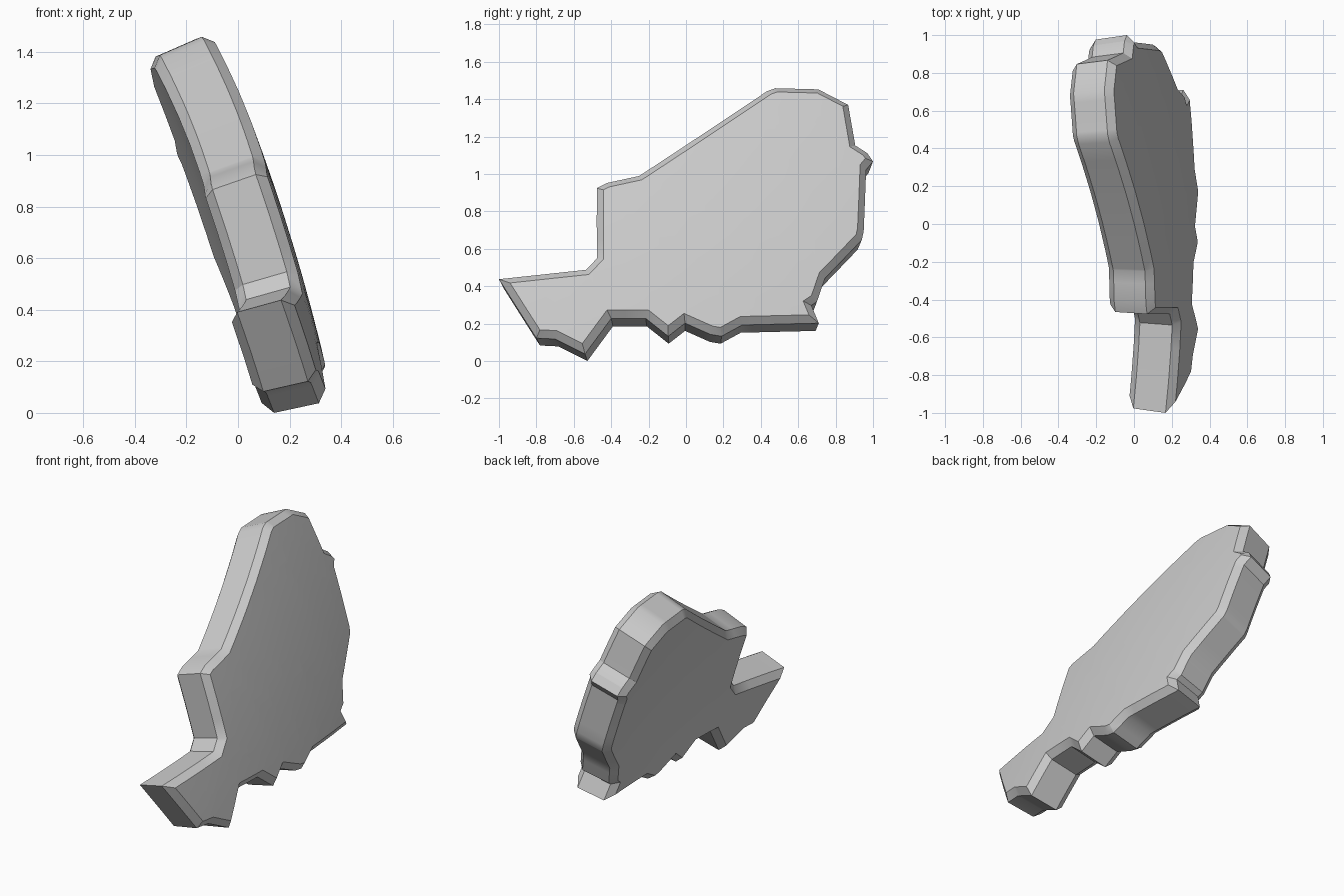
import bpy, bmesh, math
from mathutils import Vector

if "Cube" in bpy.data.objects:
    bpy.data.objects.remove(bpy.data.objects["Cube"])

# Outline of the slab in the side view (y, z), at the outer rim of the side wall
OUTLINE = [(-1.0, .445), (-.80, .13), (-.70, .125), (-.54, .045), (-.40, .235),
           (-.215, .235), (-.095, .14), (-.005, .21), (.13, .15), (.19, .14),
           (.30, .2), (.71, .21), (.67, .305), (.70, .325), (.743, .45),
           (.94, .655), (.95, .70), (.963, 1.03), (1.0, 1.075), (.968, 1.12),
           (.905, 1.16), (.867, 1.377), (.707, 1.46), (.477, 1.466), (.433, 1.45),
           (-.25, .997), (-.42, .96), (-.477, .932), (-.477, .555), (-.535, .495)]
R, XC, ZC = 7.5, -6.99, -1.53      # sphere that the slab is bent around
WALL, CHAMFER = .178, .038
K = math.cos(math.radians(17.5))


def unroll(y, z, h):
    """Side-view point -> flat (longitude, latitude, height) sheet."""
    lat = math.asin((z - ZC) / R)
    return Vector((math.asin(y / (R * math.cos(lat))) * R * K, lat * R, h))


def wrap(p):
    """Flat sheet -> sphere."""
    lon, lat, r = p.x / (R * K), p.y / R, R + p.z
    return Vector((r * math.cos(lat) * math.cos(lon) + XC,
                   r * math.cos(lat) * math.sin(lon),
                   r * math.sin(lat) + ZC))


bm = bmesh.new()
# Flat slab: outer face, inner face and side walls
rims = [[bm.verts.new(unroll(y, z, h)) for y, z in OUTLINE] for h in (0, -WALL)]
outer, inner = rims
caps = [bm.faces.new(outer), bm.faces.new(inner[::-1])]
n = len(OUTLINE)
for i in range(n):
    j = (i + 1) % n
    bm.faces.new((outer[j], outer[i], inner[i], inner[j]))
bm.normal_update()

# Chamfer both faces
bmesh.ops.inset_individual(bm, faces=caps, thickness=CHAMFER, depth=CHAMFER,
                           use_even_offset=True)

# Grid cuts so the slab can bend
bmesh.ops.triangulate(bm, faces=[f for f in bm.faces if len(f.verts) > 4])
lo = [min(v.co[a] for v in bm.verts) for a in (0, 1)]
hi = [max(v.co[a] for v in bm.verts) for a in (0, 1)]
for axis in (0, 1):
    normal = Vector((1, 0, 0)) if axis == 0 else Vector((0, 1, 0))
    for k in range(1, 12):
        pos = lo[axis] + (hi[axis] - lo[axis]) * k / 12
        bmesh.ops.bisect_plane(bm, geom=bm.verts[:] + bm.edges[:] + bm.faces[:],
                               plane_co=normal * pos, plane_no=normal, dist=1e-5)

# Bend over the sphere, then centre and stand on the ground
for v in bm.verts:
    v.co = wrap(v.co)
mn = [min(v.co[a] for v in bm.verts) for a in range(3)]
mx = [max(v.co[a] for v in bm.verts) for a in range(3)]
shift = Vector(((mn[0] + mx[0]) / 2, (mn[1] + mx[1]) / 2, mn[2]))
for v in bm.verts:
    v.co -= shift
bmesh.ops.recalc_face_normals(bm, faces=bm.faces[:])

mesh = bpy.data.meshes.new("curved_map_slab")
bm.to_mesh(mesh)
bm.free()
slab = bpy.data.objects.new("curved_map_slab", mesh)
bpy.context.collection.objects.link(slab)
bpy.context.view_layer.objects.active = slab
slab.select_set(True)
bpy.ops.object.shade_smooth_by_angle(angle=math.radians(30))
